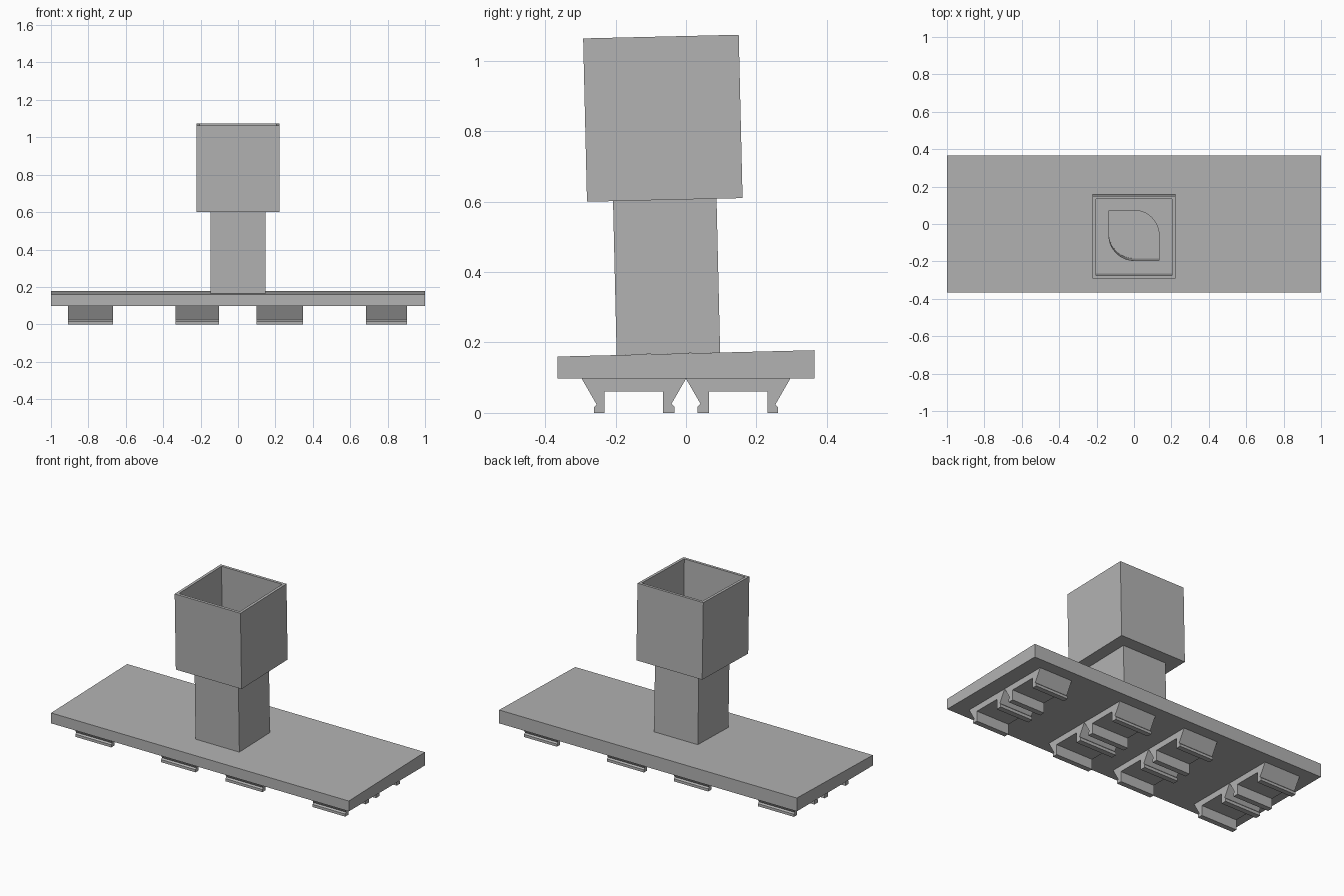
import bpy, bmesh, math
from mathutils import Matrix, Vector

cube = bpy.data.objects.get("Cube")
if cube:
    bpy.data.objects.remove(cube, do_unlink=True)

# One plain grey for every part
grey = bpy.data.materials.new("plain grey")
grey.use_nodes = True
colour = (0.45, 0.45, 0.45, 1)
grey.diffuse_color = colour
grey.node_tree.nodes["Principled BSDF"].inputs["Base Color"].default_value = colour

# Frames: side profiles run along x, tower parts stand square to the sloped base
SIDE = Matrix(((0, 0, 1, 0), (1, 0, 0, 0), (0, 1, 0, 0), (0, 0, 0, 1)))
TOWER = Matrix.Translation((0, -0.05, 0.168)) @ Matrix.Rotation(0.0235, 4, 'X')


def prism(name, outline, low, high, frame):
    """Extrude a 2D outline from low to high within a frame."""
    bm = bmesh.new()
    face = bm.faces.new([bm.verts.new((a, b, low)) for a, b in outline])
    top = bmesh.ops.extrude_face_region(bm, geom=[face])["geom"]
    bmesh.ops.translate(bm, vec=Vector((0, 0, high - low)),
                        verts=[v for v in top if isinstance(v, bmesh.types.BMVert)])
    bmesh.ops.transform(bm, matrix=frame, verts=bm.verts)
    bmesh.ops.recalc_face_normals(bm, faces=bm.faces)
    mesh = bpy.data.meshes.new(name)
    bm.to_mesh(mesh)
    bm.free()
    mesh.materials.append(grey)
    obj = bpy.data.objects.new(name, mesh)
    bpy.context.collection.objects.link(obj)
    return obj


def square(half):
    return [(-half, -half), (half, -half), (half, half), (-half, half)]


def leaf(r, steps=16):
    """Square of half width r with two opposite corners fully rounded."""
    arc = [(r * math.cos(i * math.pi / 2 / steps), r * math.sin(i * math.pi / 2 / steps))
           for i in range(steps + 1)]
    return arc + [(-r, r)] + [(-a, -b) for a, b in arc] + [(r, -r)]


def cut(obj, cutter):
    cutter.hide_render = True
    mod = obj.modifiers.new("cut", 'BOOLEAN')
    mod.operation = 'DIFFERENCE'
    mod.solver = 'EXACT'
    mod.object = cutter
    bpy.context.view_layer.objects.active = obj
    bpy.ops.object.modifier_apply(modifier=mod.name)


# Base slab with a gently sloped top
prism("base", [(-0.365, 0.097), (0.365, 0.097), (0.365, 0.178), (-0.365, 0.16)], -1, 1, SIDE)

# Column and open box, joined by a leaf-shaped shaft
column = prism("column", square(0.147), 0, 0.437, TOWER)
box = prism("box", square(0.221), 0.437, 0.901, TOWER)
shaft = prism("shaft_cutter", leaf(0.134), -0.1, 0.6, TOWER)
cavity = prism("cavity_cutter", square(0.204), 0.457, 1, TOWER)
cut(column, shaft)
cut(box, cavity)
cut(box, shaft)
for helper in (shaft, cavity):
    bpy.data.objects.remove(helper, do_unlink=True)

# Paired channel clips under the base
half_clip = [(0, 0.097), (0.025, 0.026), (0.033, 0.018), (0.033, 0), (0.066, 0), (0.066, 0.061),
             (0.231, 0.061), (0.231, 0), (0.262, 0), (0.262, 0.016), (0.254, 0.024), (0.296, 0.097)]
# Inner flank kinks at the foot, like the outer one
half_clip[1:3] = [(0.041, 0.026), (0.033, 0.018)]
spans = [(-0.909, -0.668), (-0.333, -0.102), (0.099, 0.347), (0.684, 0.904)]
for number, (left, right) in enumerate(spans, 1):
    for side, label in ((-1, "front"), (1, "back")):
        prism(f"{label}_clip_{number}", [(side * y, z) for y, z in half_clip], left, right, SIDE)
